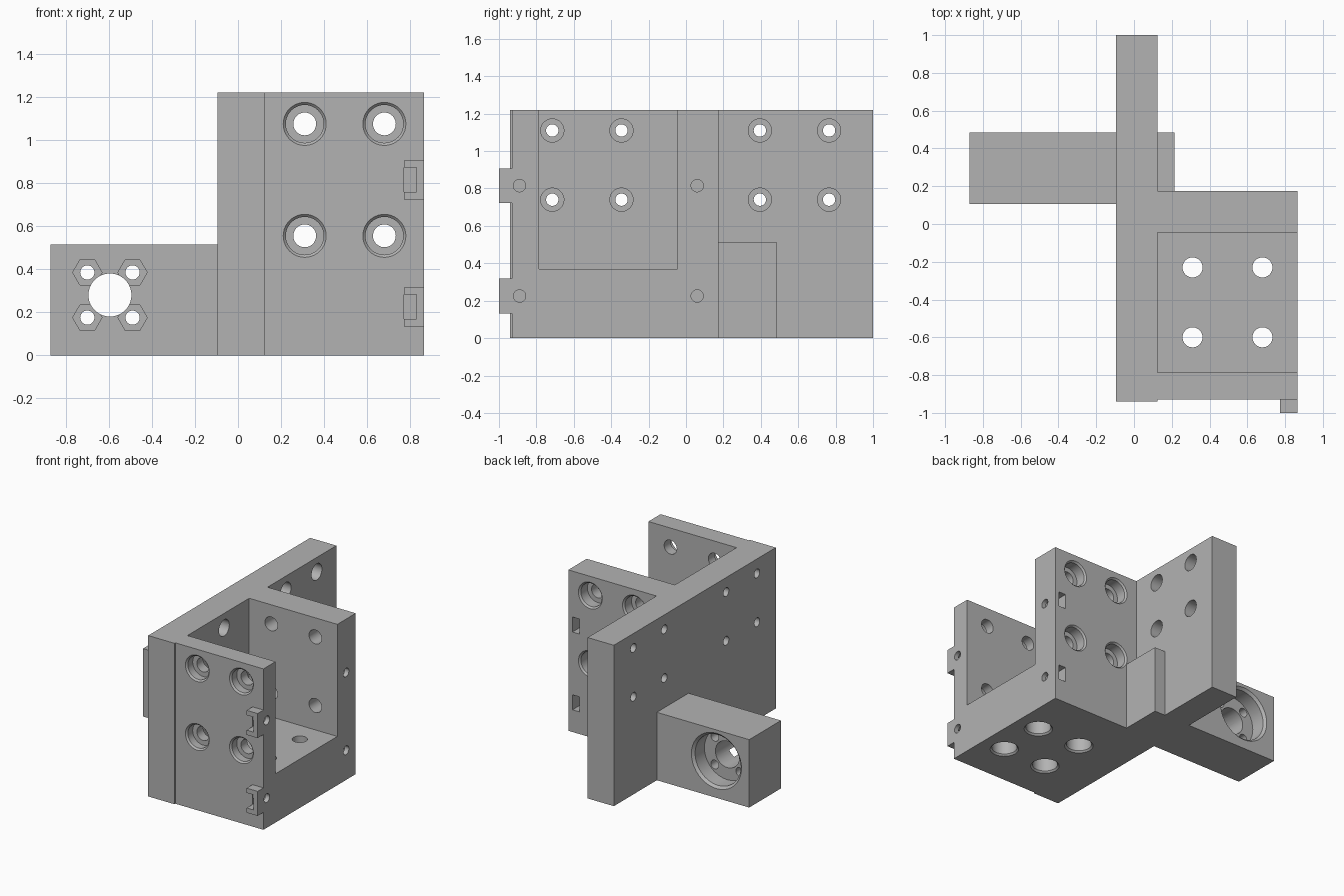
import bpy
import bmesh
import math
from mathutils import Vector

if "Cube" in bpy.data.objects:
    bpy.data.objects.remove(bpy.data.objects["Cube"], do_unlink=True)

grey = bpy.data.materials.new("plain grey")
grey.use_nodes = True
COLOUR = (0.45, 0.45, 0.45, 1)
grey.diffuse_color = COLOUR
grey.node_tree.nodes["Principled BSDF"].inputs["Base Color"].default_value = COLOUR


def make_object(name, bm):
    bmesh.ops.recalc_face_normals(bm, faces=bm.faces)
    mesh = bpy.data.meshes.new(name)
    bm.to_mesh(mesh)
    bm.free()
    mesh.materials.append(grey)
    obj = bpy.data.objects.new(name, mesh)
    bpy.context.collection.objects.link(obj)
    return obj


def box(name, low, high):
    low, high = Vector(low), Vector(high)
    bm = bmesh.new()
    bmesh.ops.create_cube(bm, size=1)
    for v in bm.verts:
        v.co = [l + (c + 0.5) * (h - l) for c, l, h in zip(v.co, low, high)]
    return make_object(name, bm)


def bore(start, direction, profile, sides=40):
    """Stepped round (or hexagonal) cutter from (depth, radius) pairs."""
    bm = bmesh.new()
    turn = Vector((0, 0, 1)).rotation_difference(Vector(direction))
    rings = []
    for depth, radius in profile:
        angles = [math.tau * i / sides for i in range(sides)]
        rings.append([bm.verts.new(Vector(start) + turn @ Vector(
            (radius * math.cos(a), radius * math.sin(a), depth))) for a in angles])
    for a, b in zip(rings, rings[1:]):
        for i in range(sides):
            j = (i + 1) % sides
            bm.faces.new((a[i], a[j], b[j], b[i]))
    bm.faces.new(rings[0])
    bm.faces.new(rings[-1])
    return make_object("cutter", bm)


def screw_bore(start, direction, wide, narrow, depth, length, chamfer=0.0):
    profile = [(-0.02, wide), (0, wide), (chamfer, wide - chamfer),
               (depth, wide - chamfer), (depth, narrow), (length, narrow)]
    if chamfer == 0:
        del profile[1:3]
    return bore(start, direction, profile)


def combine(target, other, operation):
    other.hide_render = True
    mod = target.modifiers.new("combine", "BOOLEAN")
    mod.operation = operation
    mod.solver = "EXACT"
    mod.object = other
    bpy.context.view_layer.objects.active = target
    bpy.ops.object.modifier_apply(modifier=mod.name)
    bpy.data.objects.remove(other, do_unlink=True)


# Upright plate, box walls, floor and bearing arm
body = box("mounting_bracket", (-0.095, -0.94, 0), (0.125, 1, 1.22))
nut_heights = (0.225, 0.815)
parts = [
    box("front_wall", (0.05, -0.93, 0), (0.865, -0.785, 1.22)),
    box("back_wall", (0.05, -0.045, 0), (0.865, 0.175, 1.22)),
    box("floor", (0.05, -0.85, 0), (0.865, 0, 0.37)),
    box("bearing_arm", (-0.87, 0.105, 0), (0.215, 0.485, 0.515)),
]
for z in nut_heights:
    parts.append(box("nut_tab", (0.773, -1, z - 0.093), (0.865, -0.88, z + 0.093)))
for part in parts:
    combine(body, part, "UNION")

cutters = []
# Counterbored screw holes in the two walls and the floor
for x in (0.31, 0.68):
    for z in (0.555, 1.075):
        cutters.append(screw_bore((x, -0.93, z), (0, 1, 0), 0.1, 0.053, 0.07, 0.2, 0.012))
        cutters.append(screw_bore((x, 0.175, z), (0, -1, 0), 0.1, 0.053, 0.09, 0.3, 0.012))
    for y in (-0.6, -0.23):
        cutters.append(screw_bore((x, y, 0), (0, 0, 1), 0.1, 0.053, 0.2, 0.45, 0.012))

# Small counterbored holes through the upright plate
for y in (-0.715, -0.345, 0.395, 0.765):
    for z in (0.74, 1.11):
        cutters.append(screw_bore((0.125, y, z), (-1, 0, 0), 0.062, 0.033, 0.1, 0.3))

# Nut slots and their side screw holes
for z in nut_heights:
    for low, high in ((-1.02, -0.83), (0.0, 0.2)):
        cutters.append(box("cutter", (0.772, low, z - 0.057), (0.83, high, z + 0.057)))
    for y in (-0.89, 0.06):
        cutters.append(bore((0.865, y, z), (-1, 0, 0), [(-0.02, 0.033), (0.17, 0.033)]))

# Bearing seat from the back, nut pockets and screw holes from the front
cx, cz = -0.595, 0.28
cutters.append(screw_bore((cx, 0.485, cz), (0, -1, 0), 0.21, 0.1, 0.13, 0.42, 0.018))
for dx in (-0.105, 0.105):
    for dz in (-0.105, 0.105):
        spot = (cx + dx, 0.105, cz + dz)
        cutters.append(bore(spot, (0, 1, 0), [(-0.02, 0.068), (0.1, 0.068)], 6))
        cutters.append(bore(spot, (0, 1, 0), [(-0.02, 0.033), (0.3, 0.033)]))

for cutter in cutters:
    combine(body, cutter, "DIFFERENCE")

# Smooth bores with sharp edges
for obj in bpy.context.selected_objects:
    obj.select_set(False)
body.select_set(True)
bpy.context.view_layer.objects.active = body
bpy.ops.object.shade_smooth_by_angle(angle=math.radians(30))
